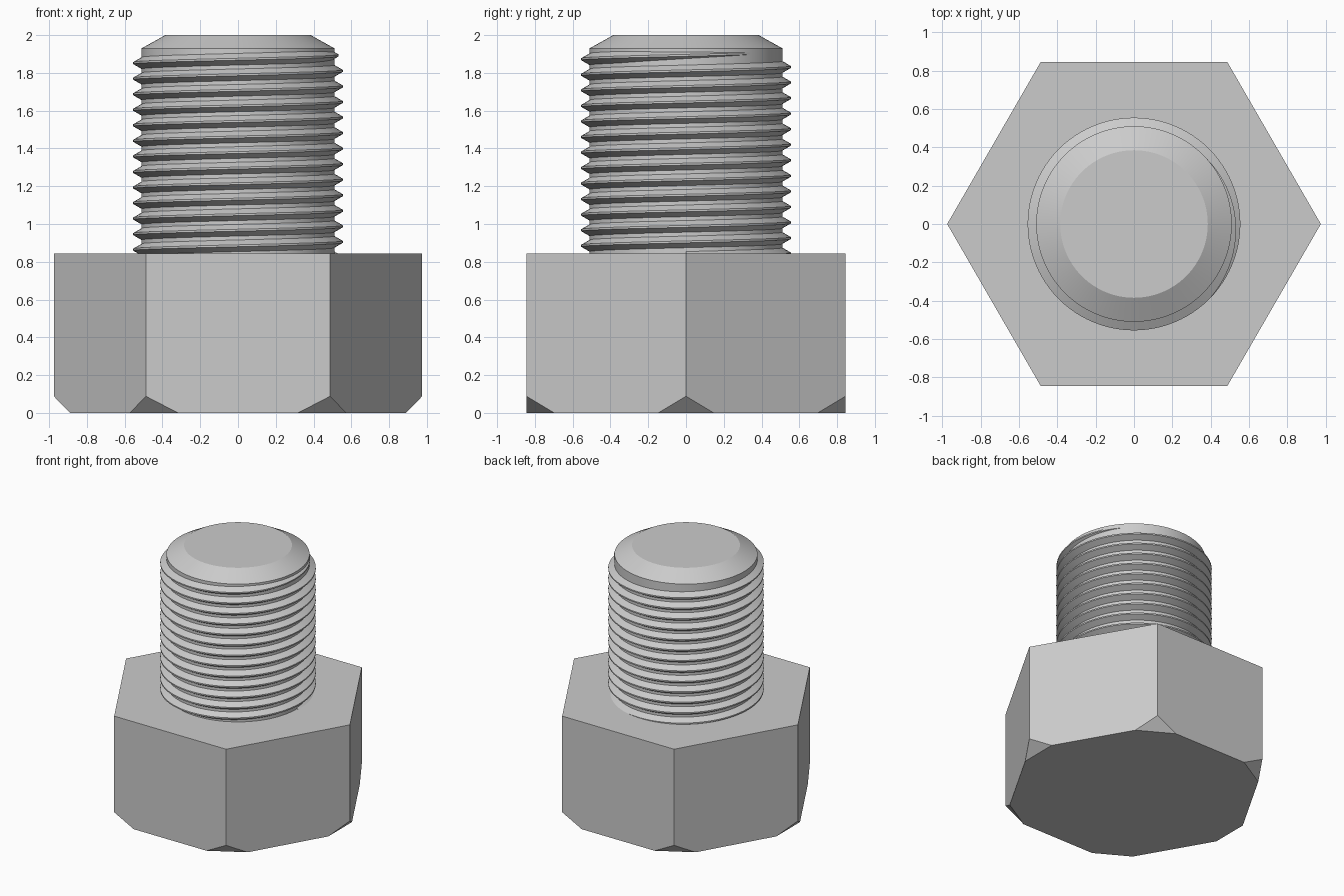
import bpy
import bmesh
from math import cos, sin, pi, radians

if "Cube" in bpy.data.objects:
    bpy.data.objects.remove(bpy.data.objects["Cube"], do_unlink=True)

HEAD_R, HEAD_TOP = 0.975, 0.845
PITCH = 0.0823
CREST_R = 0.555
ROOT_R = CREST_R - 0.5413 * PITCH
SEGS = 96

steel = bpy.data.materials.new("steel grey")
steel.use_nodes = True
grey = (0.6, 0.6, 0.6, 1)
steel.diffuse_color = grey
steel.node_tree.nodes["Principled BSDF"].inputs["Base Color"].default_value = grey


def finish(bm, name, smooth=True):
    """Turn a bmesh into a shaded, coloured object."""
    bmesh.ops.recalc_face_normals(bm, faces=bm.faces)
    mesh = bpy.data.meshes.new(name)
    bm.to_mesh(mesh)
    bm.free()
    mesh.materials.append(steel)
    obj = bpy.data.objects.new(name, mesh)
    bpy.context.collection.objects.link(obj)
    if smooth:
        bpy.ops.object.select_all(action='DESELECT')
        obj.select_set(True)
        bpy.context.view_layer.objects.active = obj
        bpy.ops.object.shade_smooth_by_angle(angle=radians(20))
    return obj


def polar(r, t, z):
    return (r * cos(t), r * sin(t), z)


def bridge(bm, a, b):
    """Quads between two closed rings of equal length."""
    n = len(a)
    for i in range(n):
        j = (i + 1) % n
        bm.faces.new((a[i], a[j], b[j], b[i]))


# Hexagonal head with its bottom corners cut off
bm = bmesh.new()
cut_len, cut_height = 0.17, 0.088
corners = [bm.verts.new(polar(HEAD_R, i * pi / 3, cut_height)) for i in range(6)]
top = [bm.verts.new(polar(HEAD_R, i * pi / 3, HEAD_TOP)) for i in range(6)]
base = []
for i in range(6):
    here = corners[i].co
    for other in (corners[i - 1].co, corners[(i + 1) % 6].co):
        p = here.lerp(other, cut_len / HEAD_R)
        base.append(bm.verts.new((p.x, p.y, 0)))
for i in range(6):
    j = (i + 1) % 6
    bm.faces.new((corners[i], base[2 * i + 1], base[2 * j], corners[j], top[j], top[i]))
    bm.faces.new((corners[i], base[2 * i], base[2 * i + 1]))
bm.faces.new(top)
bm.faces.new(base)
finish(bm, "hex_head", smooth=False)

# Shank core with a chamfered tip
bm = bmesh.new()
rings = []
for r, z in ((ROOT_R, 0.78), (ROOT_R, 1.93), (0.385, 2.0)):
    rings.append([bm.verts.new(polar(r, 2 * pi * i / SEGS, z)) for i in range(SEGS)])
for a, b in zip(rings, rings[1:]):
    bridge(bm, a, b)
bm.faces.new(rings[0])
bm.faces.new(rings[-1])
finish(bm, "shank", smooth=True)

# Right-handed thread ridge, fading into the core near the tip
bm = bmesh.new()
first, last = -13 * SEGS, SEGS // 8
sections = []
for i in range(first, last + 1):
    t = 2 * pi * i / SEGS
    z = 1.893 + PITCH * i / SEGS
    fade = min(1, (last - i) / (SEGS / 4))
    inner = ROOT_R - 0.002
    outer = inner + (CREST_R - inner) * max(fade, 0.02)
    half_crest = PITCH / 16
    half_root = half_crest + (outer - inner) * 0.577
    profile = ((inner, -half_root), (outer, -half_crest),
               (outer, half_crest), (inner, half_root))
    sections.append([bm.verts.new(polar(r, t, z + dz)) for r, dz in profile])
for a, b in zip(sections, sections[1:]):
    bridge(bm, a, b)
bm.faces.new(sections[0])
bm.faces.new(sections[-1])
finish(bm, "thread", smooth=True)
